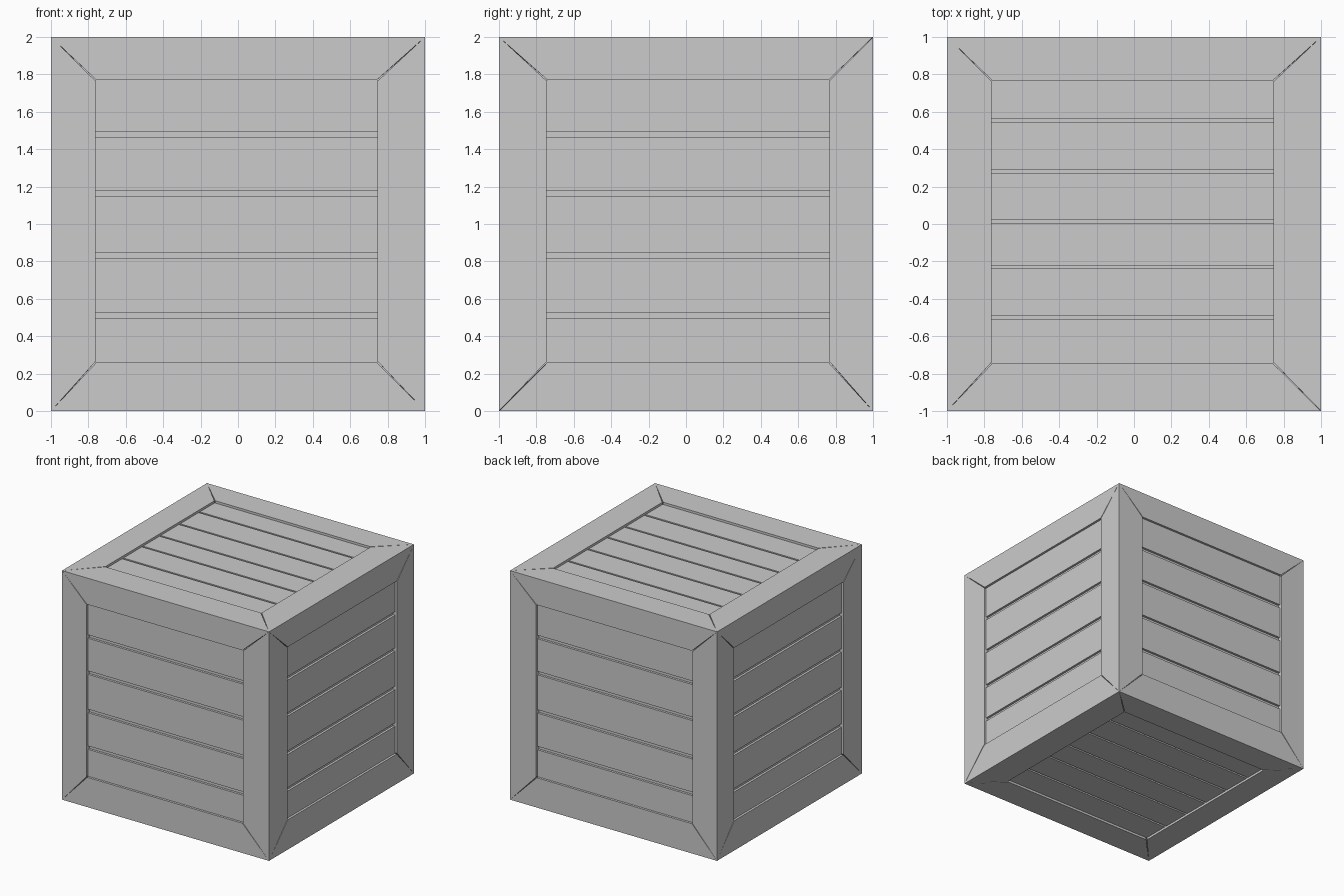
import bpy, bmesh
from mathutils import Vector

if "Cube" in bpy.data.objects:
    bpy.data.objects.remove(bpy.data.objects["Cube"])

FRAME_D = 0.04    # frame thickness over the core
PLANK_D = 0.02    # plank thickness over the core
MITRE = 0.005     # half width of the crack at the inner end of each mitre

# Panel opening along each axis (measured from the cube centre)
OPEN = {0: (-0.762, 0.747), 1: (-0.745, 0.767), 2: (-0.74, 0.77)}

# Gaps between planks, measured along the stacking axis
SIDE_GAPS = [(-0.505, -0.475), (-0.185, -0.155), (0.15, 0.18), (0.465, 0.495)]
LID_GAPS = [(-0.51, -0.493), (-0.238, -0.222), (0.006, 0.022),
            (0.274, 0.29), (0.546, 0.562)]


def make_prism(name, top, base):
    """Closed prism between an outer quad and an inner quad."""
    bm = bmesh.new()
    a = [bm.verts.new(p) for p in top]
    b = [bm.verts.new(p) for p in base]
    bm.faces.new(a)
    bm.faces.new(b[::-1])
    for i in range(4):
        j = (i + 1) % 4
        bm.faces.new((a[j], a[i], b[i], b[j]))
    bmesh.ops.recalc_face_normals(bm, faces=bm.faces)
    mesh = bpy.data.meshes.new(name)
    bm.to_mesh(mesh)
    bm.free()
    ob = bpy.data.objects.new(name, mesh)
    bpy.context.collection.objects.link(ob)


def crate_face(label, ua, va, na, sign, gaps):
    def place(u, v, w):
        p = Vector((0, 0, 1))
        p[ua] += u
        p[va] += v
        p[na] += sign * w
        return p

    (u0, u1), (v0, v1) = OPEN[ua], OPEN[va]
    inner = 1 - FRAME_D

    # Mitred frame boards
    outer = [(-1, -1), (1, -1), (1, 1), (-1, 1)]
    opening = [(u0, v0), (u1, v0), (u1, v1), (u0, v1)]
    for i, side in enumerate(("lower", "right", "upper", "left")):
        j = (i + 1) % 4
        a, b = Vector(opening[i]), Vector(opening[j])
        step = (b - a).normalized() * MITRE
        quad = [Vector(outer[i]), Vector(outer[j]), b - step, a + step]
        top = [place(p.x, p.y, 1) for p in quad]
        base = [place(p.x * (inner if k < 2 else 1), p.y * (inner if k < 2 else 1), inner)
                for k, p in enumerate(quad)]
        make_prism(f"{label}_frame_{side}", top, base)

    # Recessed planks
    starts = [v0] + [g[1] for g in gaps]
    ends = [g[0] for g in gaps] + [v1]
    for n, (s, e) in enumerate(zip(starts, ends)):
        quad = [(u0, s), (u1, s), (u1, e), (u0, e)]
        make_prism(f"{label}_plank_{n + 1}",
                   [place(u, v, inner + PLANK_D) for u, v in quad],
                   [place(u, v, inner) for u, v in quad])


# Solid core behind the boards
bpy.ops.mesh.primitive_cube_add(size=2 * (1 - FRAME_D), location=(0, 0, 1))
bpy.context.object.name = "crate_core"

# Six clad faces
crate_face("front", 0, 2, 1, -1, SIDE_GAPS)
crate_face("back", 0, 2, 1, 1, SIDE_GAPS)
crate_face("left", 1, 2, 0, -1, SIDE_GAPS)
crate_face("right", 1, 2, 0, 1, SIDE_GAPS)
crate_face("top", 0, 1, 2, 1, LID_GAPS)
crate_face("bottom", 0, 1, 2, -1, LID_GAPS)
